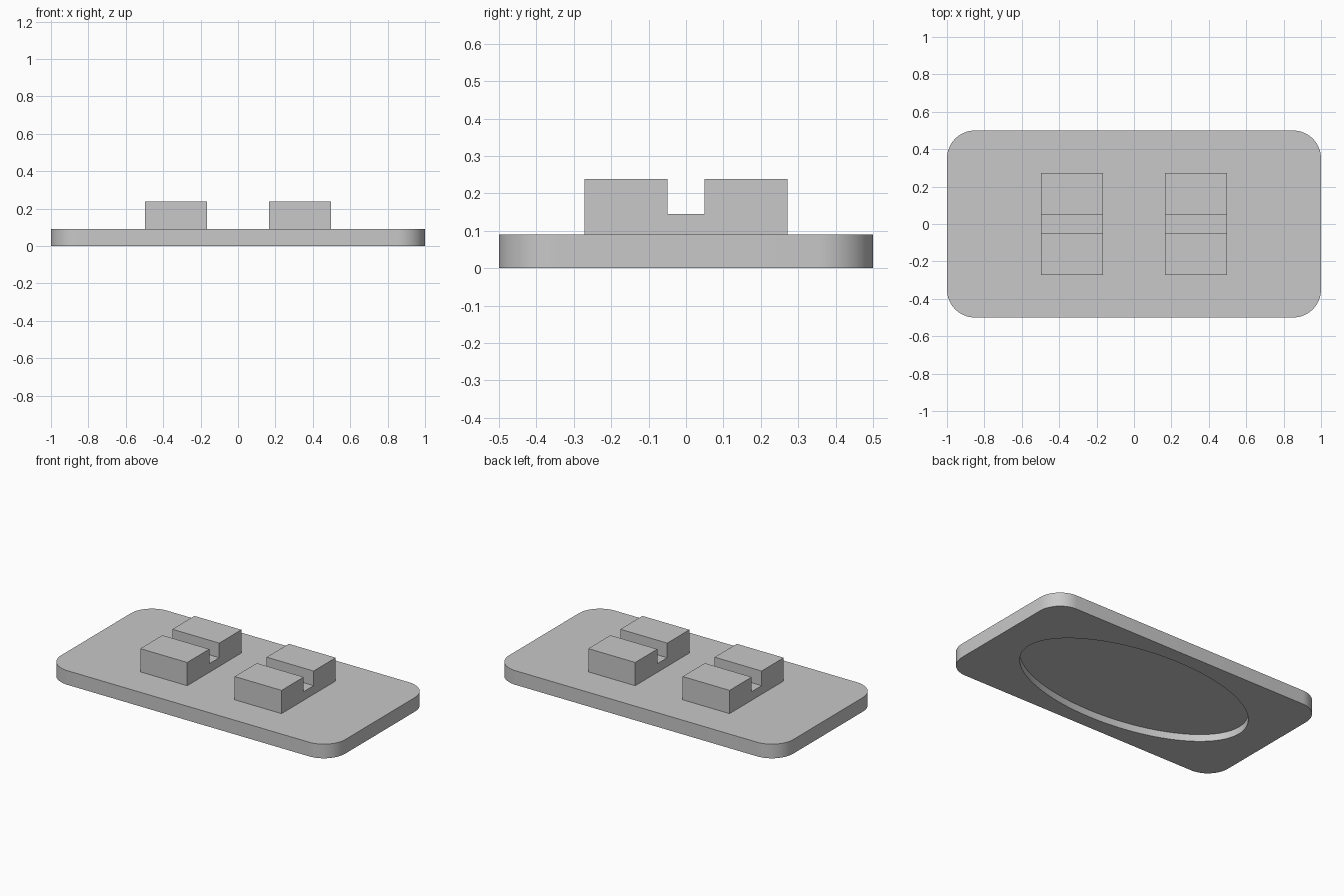
import bpy
import bmesh
from math import cos, sin, pi, radians

if "Cube" in bpy.data.objects:
    bpy.data.objects.remove(bpy.data.objects["Cube"], do_unlink=True)

grey = bpy.data.materials.new("plain grey")
grey.use_nodes = True
GREY = (0.58, 0.58, 0.58, 1)
grey.diffuse_color = GREY
grey.node_tree.nodes["Principled BSDF"].inputs["Base Color"].default_value = GREY


def extrude_profile(name, points, direction):
    """Make a closed solid by extruding a flat outline along a direction."""
    bm = bmesh.new()
    face = bm.faces.new([bm.verts.new(p) for p in points])
    result = bmesh.ops.extrude_face_region(bm, geom=[face])
    moved = [v for v in result["geom"] if isinstance(v, bmesh.types.BMVert)]
    bmesh.ops.translate(bm, verts=moved, vec=direction)
    bmesh.ops.recalc_face_normals(bm, faces=bm.faces)
    mesh = bpy.data.meshes.new(name)
    bm.to_mesh(mesh)
    bm.free()
    mesh.materials.append(grey)
    obj = bpy.data.objects.new(name, mesh)
    bpy.context.collection.objects.link(obj)
    return obj


# Rounded base plate
HALF_X, HALF_Y, THICK, RADIUS, STEPS = 1.0, 0.5, 0.09, 0.15, 16
outline = []
for corner, (sx, sy) in enumerate([(1, 1), (-1, 1), (-1, -1), (1, -1)]):
    for i in range(STEPS + 1):
        a = (corner + i / STEPS) * pi / 2
        outline.append((sx * (HALF_X - RADIUS) + RADIUS * cos(a),
                        sy * (HALF_Y - RADIUS) + RADIUS * sin(a), 0))
plate = extrude_profile("base_plate", outline, (0, 0, THICK))

# Oval recess cut into the underside
DEPTH, SEGMENTS = 0.045, 96
oval = [(0.79 * cos(2 * pi * i / SEGMENTS), 0.405 * sin(2 * pi * i / SEGMENTS), -DEPTH)
        for i in range(SEGMENTS)]
cutter = extrude_profile("recess_cutter", oval, (0, 0, 2 * DEPTH))
cutter.hide_render = True
cut = plate.modifiers.new("recess", "BOOLEAN")
cut.operation = "DIFFERENCE"
cut.solver = "EXACT"
cut.object = cutter
bpy.ops.object.select_all(action="DESELECT")
plate.select_set(True)
bpy.context.view_layer.objects.active = plate
bpy.ops.object.modifier_apply(modifier=cut.name)
bpy.data.objects.remove(cutter, do_unlink=True)
bpy.ops.object.shade_smooth_by_angle(angle=radians(30))

# Two slotted blocks, each a U profile swept across its width
INNER, WIDTH, REACH, SLOT, FLOOR, TOP = 0.167, 0.33, 0.272, 0.05, 0.145, 0.238
half = [(REACH, THICK), (REACH, TOP), (SLOT, TOP), (SLOT, FLOOR)]
profile = half + [(-y, z) for y, z in reversed(half)]
for side, name in ((1, "left_slotted_block"), (-1, "right_slotted_block")):
    extrude_profile(name, [(side * INNER, y, z) for y, z in profile],
                    (side * WIDTH, 0, 0))
